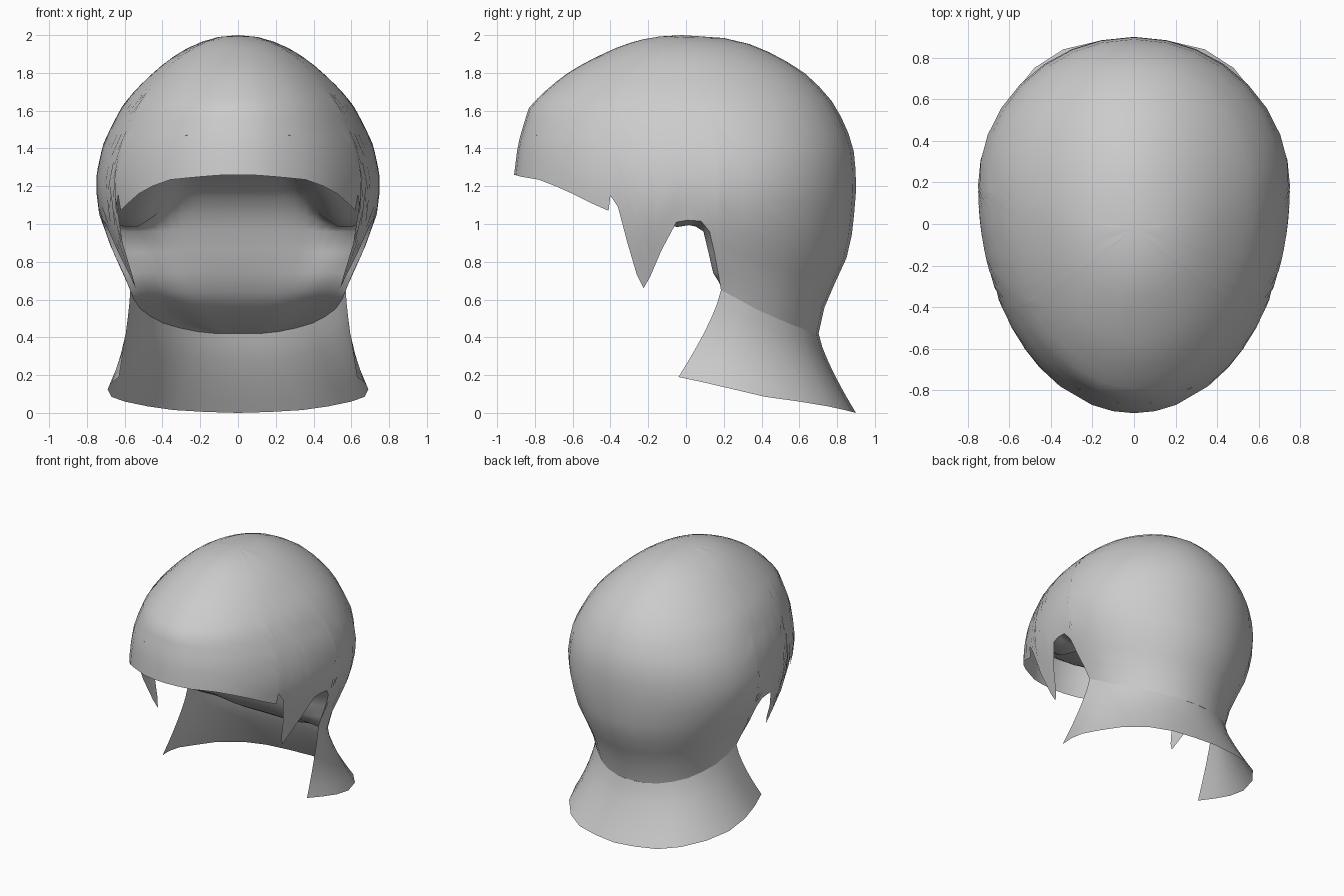
import bpy, bmesh
from math import sin, cos, acos, pi, sqrt
from mathutils import Vector

if "Cube" in bpy.data.objects:
    bpy.data.objects.remove(bpy.data.objects["Cube"])

# Horizontal sections: z, half width, front y, back y, y of the widest point
SECTIONS = [
    (2.00, .00, -.02, -.02, -.02), (1.975, .16, -.24, .26, .00), (1.90, .32, -.44, .46, .03),
    (1.79, .46, -.64, .64, .07), (1.69, .56, -.76, .74, .10), (1.62, .615, -.83, .795, .12),
    (1.42, .715, -.89, .885, .16), (1.26, .75, -.91, .90, .18), (1.17, .75, -.915, .90, .18),
    (1.05, .735, -.915, .89, .18), (.87, .67, -.94, .87, .18), (.77, .62, -.98, .83, .18),
    (.65, .57, -1.05, .77, .18), (.50, .54, -1.05, .71, .18), (.40, .54, -1.05, .70, .18)]

# Lower edge seen from the side (y, z): fringe, sideburn, ear arch, nape
FRINGE = [(-.91, 1.26), (-.90, 1.258), (-.87, 1.25), (-.78, 1.235), (-.69, 1.20), (-.60, 1.16),
          (-.50, 1.11), (-.41, 1.07), (-.40, 1.15)]
SIDEBURN = [(-.36, 1.09), (-.31, .90), (-.26, .73), (-.225, .66), (-.19, .72), (-.13, .86)]
EAR = [(-.05, 1.01), (.01, 1.02), (.08, 1.015), (.125, .96), (.15, .85), (.17, .74)]
NAPE = [(.185, .65), (.28, .60), (.37, .55), (.46, .51), (.54, .475), (.61, .45), (.66, .43),
        (.69, .42), (.70, .42)]
# Bottom rim of the neck flare, one point below each nape point
RIM = [(.63, -.04, .19), (.67, .10, .16), (.69, .25, .125), (.67, .42, .085), (.60, .60, .06),
       (.48, .75, .035), (.34, .84, .015), (.17, .88, .005), (0, .90, 0)]
# Inner lining on the centre line (y, z), one point per station of its outer edge
LINING_EDGE = [(-.86, 1.50), (-.79, 1.47), (-.62, 1.36), (-.40, 1.17), (-.20, 1.06)] + EAR + NAPE
LINING_MID = [(-.86, 1.49), (-.80, 1.45), (-.66, 1.39), (-.45, 1.32), (-.20, 1.26), (-.04, 1.20),
              (.03, 1.14), (.09, 1.06), (.13, .97), (.16, .86), (.20, .74), (.25, .64),
              (.31, .57), (.39, .52), (.47, .485), (.55, .455), (.62, .435), (.66, .425),
              (.69, .42), (.70, .42)]


def section(z):
    """Interpolate the section table; square root spacing keeps the crown round."""
    z = max(.40, min(2.0, z))
    for a, b in zip(SECTIONS, SECTIONS[1:]):
        if z >= b[0]:
            sa, sb, s = sqrt(2 - a[0]), sqrt(2 - b[0]), sqrt(2 - z)
            k = (s - sa) / (sb - sa)
            return [p + (q - p) * k for p, q in zip(a[1:], b[1:])]


def surface(t, z):
    w, f, b, c = section(z)
    reach = c - f if cos(t) > 0 else b - c
    return Vector((w * sin(t), c - reach * cos(t), z))


def angle(y, z):
    w, f, b, c = section(z)
    reach = c - f if y < c else b - c
    return acos(max(-1, min(1, (c - y) / reach)))


def build(name, grid):
    """Skin a grid of points, mirror across x = 0 and shade smooth."""
    bm = bmesh.new()
    vs = [[bm.verts.new(p) for p in col] for col in grid]
    for a, b in zip(vs, vs[1:]):
        for i in range(len(a) - 1):
            bm.faces.new((a[i], a[i + 1], b[i + 1], b[i]))
    bmesh.ops.remove_doubles(bm, verts=bm.verts, dist=.0005)
    bmesh.ops.recalc_face_normals(bm, faces=bm.faces)
    mesh = bpy.data.meshes.new(name)
    bm.to_mesh(mesh)
    bm.free()
    ob = bpy.data.objects.new(name, mesh)
    bpy.context.collection.objects.link(ob)
    mod = ob.modifiers.new("Mirror", 'MIRROR')
    mod.use_clip = True
    bpy.ops.object.select_all(action='DESELECT')
    ob.select_set(True)
    bpy.context.view_layer.objects.active = ob
    bpy.ops.object.shade_smooth_by_angle(angle=pi / 3.5)
    return ob


# Hair cap: columns run from the crown to the lower edge
ROWS = 18
edge = FRINGE + SIDEBURN + EAR + NAPE
cap = []
for i, (y, z) in enumerate(edge):
    t = 0 if i == 0 else pi if i == len(edge) - 1 else angle(y, z)
    cap.append([surface(t, 2 - (2 - z) * (r / ROWS) ** 1.6) for r in range(ROWS + 1)])
build("hair_cap", cap)

# Inner lining: closes the cap above the face and bulges forward behind the ears
lining = []
for i, ((y, z), (cy, cz)) in enumerate(zip(LINING_EDGE, LINING_MID)):
    p = surface(angle(y, z), z)
    if y < -.1:
        p.x *= .985
    curl = .035 if .05 < y < .18 else 0
    strip = []
    for r in range(13):
        s = r / 12
        k = max(0, min(1, (s - .2) / .45))
        k = k * k * (3 - 2 * k)
        roll = curl * sin(pi * min(1, s / .4))
        drop = .03 * sin(pi * min(1, s / .5)) if -.25 < y < .1 else 0
        strip.append(Vector((p.x * (1 - s), p.y + (cy - p.y) * sin(s * pi / 2) - roll,
                             p.z + (cz - p.z) * k - drop)))
    lining.append(strip)
build("inner_lining", lining)

# Neck flare: sweeps from the pinched nape line out to the rim
flare = []
for col, q in zip(cap[-len(NAPE):], RIM):
    p, q = col[-1], Vector(q)
    strip = []
    for r in range(7):
        v = r / 6
        h = v ** 1.3
        strip.append(Vector((p.x + (q.x - p.x) * h, p.y + (q.y - p.y) * h, p.z + (q.z - p.z) * v)))
    flare.append(strip)
build("neck_flare", flare)
